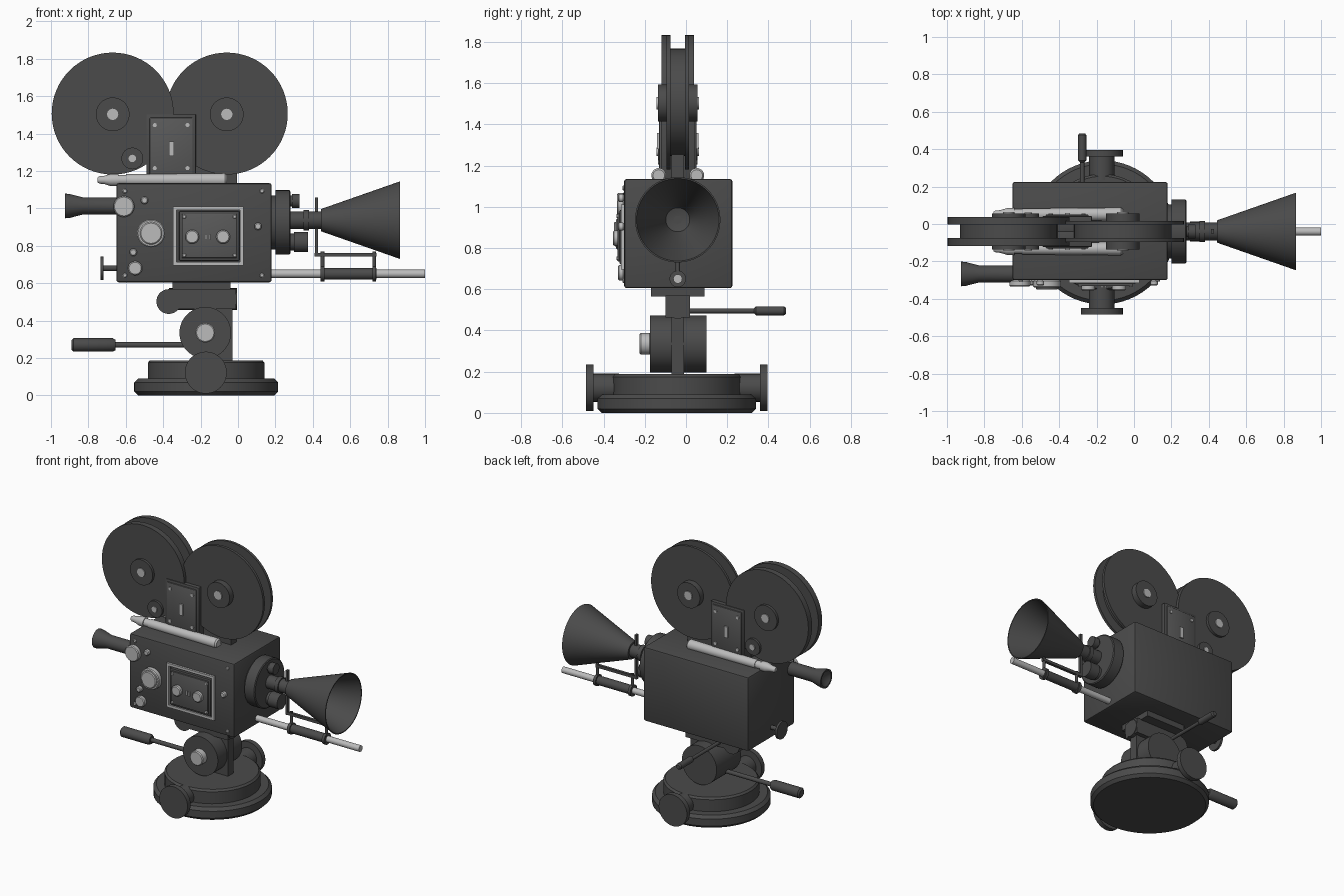
import bpy, bmesh, math
from mathutils import Vector

if "Cube" in bpy.data.objects:
    bpy.data.objects.remove(bpy.data.objects["Cube"])

CY = -0.04      # centre plane of lens, magazine and head
FACE = -0.30    # operator-side face of the body


def material(name, v):
    m = bpy.data.materials.new(name)
    m.diffuse_color = (v, v, v, 1)
    m.use_nodes = True
    m.node_tree.nodes["Principled BSDF"].inputs["Base Color"].default_value = m.diffuse_color
    return m


DARK, MID, LIGHT = material("dark", 0.07), material("mid", 0.1), material("metal", 0.5)


def finish(bm, name, mat):
    bmesh.ops.recalc_face_normals(bm, faces=bm.faces)
    me = bpy.data.meshes.new(name)
    bm.to_mesh(me)
    bm.free()
    ob = bpy.data.objects.new(name, me)
    bpy.context.collection.objects.link(ob)
    me.materials.append(mat)
    return ob


def box(name, x, y, z, mat=DARK, bevel=0.0):
    """Box from (min, max) ranges."""
    bm = bmesh.new()
    bmesh.ops.create_cube(bm, size=1)
    for v in bm.verts:
        v.co = Vector([(a + b) / 2 + c * (b - a) for (a, b), c in zip((x, y, z), v.co)])
    if bevel:
        bmesh.ops.bevel(bm, geom=bm.edges[:], offset=bevel, segments=2, profile=0.5, affect='EDGES')
    return finish(bm, name, mat)


def lathe(name, axis, centre, profile, mat=DARK, n=48):
    """Revolve (position, radius) points round the named axis; the two other coordinates are centre."""
    bm = bmesh.new()
    rings = []
    for t, r in profile:
        ring = []
        for i in range(n if r > 0 else 1):
            a = 2 * math.pi * i / n
            p = [centre[0] + r * math.cos(a), centre[1] + r * math.sin(a)]
            p.insert("xyz".index(axis), t)
            ring.append(bm.verts.new(p))
        rings.append(ring)
    for A, B in zip(rings, rings[1:]):
        for i in range(n):
            j = (i + 1) % n
            if len(A) == 1:
                bm.faces.new((A[0], B[i], B[j]))
            elif len(B) == 1:
                bm.faces.new((A[i], A[j], B[0]))
            else:
                bm.faces.new((A[i], A[j], B[j], B[i]))
    for ring in (rings[0], rings[-1]):
        if len(ring) > 1:
            bm.faces.new(ring)
    return finish(bm, name, mat)


def cyl(name, axis, centre, a, b, r, mat=DARK, n=48, ch=0.0):
    prof = [(a, r), (b, r)]
    if ch:
        prof = [(a, r - ch), (a + ch, r), (b - ch, r), (b, r - ch)]
    return lathe(name, axis, centre, prof, mat, n)


def button(name, x, z, r, y0, y1, mat=LIGHT, n=32):
    """Round fitting standing out towards the front."""
    return cyl(name, 'y', (x, z), y1, y0, r, mat, n, min(0.006, r * 0.3))


# Base and its two locking knobs
BX, BY = -0.17, -0.045
lathe("base", 'z', (BX, BY), [(0, .365), (.02, .385), (.07, .385), (.09, .365), (.09, .312),
                              (.175, .312), (.188, .30)], n=64)
for s, tag in ((-1, "front"), (1, "back")):
    ys = [BY + s * d for d in (.28, .405, .405, .44)]
    lathe("base_knob_" + tag, 'y', (-.172, .122),
          [(ys[0], .068), (ys[1], .068), (ys[2], .112), (ys[3], .112)])

# Tilt head
cyl("tilt_drum", 'y', (-.175, .335), -.175, .10, .138, n=64)
cyl("tilt_cap", 'y', (-.175, .335), -.225, -.17, .052, LIGHT, ch=.006)
box("head_column", (-.20, -.03), (-.07, -.01), (.17, .50))
cyl("head_cylinder", 'x', (CY, .515), -.37, -.005, .058)
box("head_block", (-.35, -.01), (-.10, .02), (.462, .57))
cyl("head_pivot", 'y', (-.37, .502), -.10, .02, .066)
box("mount_plate", (-.35, -.04), (-.17, .09), (.565, .605))

# Pan and tilt handles
lathe("pan_handle", 'x', (CY, .27), [(-.89, .025), (-.88, .036), (-.67, .036), (-.655, .028),
                                     (-.655, .015), (-.2, .015)], n=24)
lathe("tilt_handle", 'y', (-.277, .495), [(0, .012), (.33, .012), (.34, .022), (.475, .022),
                                          (.485, .015)], n=24)

# Body
box("body", (-.65, .18), (FACE, .225), (.605, 1.135), bevel=.012)
for x in (-.605, .128):
    for z in (.642, 1.092):
        button("body_screw", x, z, .012, FACE + .005, FACE - .008, n=16)

# Controls on the body side
button("large_dial", -.465, .867, .075, FACE, FACE - .04)
button("large_dial_face", -.465, .867, .06, FACE, FACE - .05)
button("eyepiece_dial", -.61, 1.01, .056, FACE, FACE - .035)
button("lower_dial", -.55, .68, .038, FACE, FACE - .03)
for x, z in ((-.50, 1.043), (-.56, .765), (.107, .904)):
    button("small_button", x, z, .02, FACE, FACE - .03)

# Side door: light frame, dark panel, two dials
X0, X1, Z0, Z1 = -.347, .03, .695, 1.01
fy = (FACE - .015, FACE + .01)
for xs in ((X0, X0 + .018), (X1 - .018, X1)):
    box("door_frame_side", xs, fy, (Z0, Z1), LIGHT)
for zs in ((Z0, Z0 + .018), (Z1 - .018, Z1)):
    box("door_frame_rail", (X0 + .018, X1 - .018), fy, zs, LIGHT)
box("door_panel", (-.315, .008), (FACE - .022, FACE + .01), (.72, .985), bevel=.006)
box("door_plate", (-.30, -.007), (FACE - .032, FACE), (.735, .97), MID, bevel=.004)
for x in (-.245, -.08):
    button("door_dial", x, .848, .037, FACE - .02, FACE - .055)
for x in (-.171, -.151):
    box("door_latch", (x - .005, x + .005), (FACE - .042, FACE - .02), (.832, .864), LIGHT)
for x in (-.287, -.018):
    for z in (.75, .955):
        button("door_screw", x, z, .01, FACE - .02, FACE - .038, n=16)

# Viewfinder and rear winder
lathe("viewfinder", 'x', (-.267, 1.013),
      [(-.88, 0), (-.925, .055), (-.925, .066), (-.90, .064), (-.83, .046), (-.60, .046)])
cyl("winder_shaft", 'x', (CY, .68), -.73, -.64, .015, n=16)
cyl("winder_disc", 'x', (CY, .68), -.735, -.72, .062, n=32)

# Lens turret with three lenses
lathe("turret", 'x', (CY, .925), [(.17, .145), (.20, .145), (.20, .172), (.275, .172),
                                  (.28, .165)], n=64)
lathe("upper_lens", 'x', (CY, 1.04), [(.27, .03), (.29, .03), (.29, .038), (.33, .038)], n=32)
lathe("lower_lens", 'x', (CY, .82), [(.27, .045), (.30, .045), (.30, .054), (.375, .054)], n=32)
lathe("main_lens", 'x', (CY, .937), [(.27, .047), (.35, .047), (.35, .055), (.38, .055),
                                     (.38, .047), (.46, .047)], n=32)
lathe("lens_hood", 'x', (CY, .937), [(.445, 0), (.445, .06), (.865, .207), (.865, .20),
                                     (.47, .058), (.455, 0)], n=64)

# Rail and hood bracket
cyl("rail", 'x', (CY, .65), .15, 1.0, .022, LIGHT, n=24)
cyl("rail_clamp", 'x', (CY, .65), .45, .74, .031, n=24)
box("bracket_bar", (.41, .74), (CY - .01, CY + .01), (.742, .762))
box("bracket_upright", (.412, .428), (CY - .012, CY + .012), (.742, 1.058))
for x in (.452, .728):
    cyl("clamp_collar", 'x', (CY, .65), x - .01, x + .01, .04, n=24)
    cyl("bracket_post", 'z', (x, CY), .65, .77, .01, n=16)

# Film magazine: two reels, each a pair of flanges on a core
for tag, x, w in (("rear", -.67, .078), ("forward", -.06, .055)):
    f = .036
    lathe(tag + "_reel", 'y', (x, 1.507),
          [(CY - w, .326), (CY - f, .326), (CY - f, .26), (CY + f, .26), (CY + f, .326),
           (CY + w, .326)], n=64)
    for s in (-1, 1):
        cyl(tag + "_hub", 'y', (x, 1.503), CY, CY + s * .097, .09, n=40)
        cyl(tag + "_hub_pin", 'y', (x, 1.503), CY, CY + s * .103, .03, LIGHT, n=24)

box("magazine_neck", (-.30, -.005), (-.07, -.01), (1.12, 1.26))

# Magazine side plates, rollers and tubes, mirrored on both sides
for s in (-1, 1):
    def yr(a, b):
        return tuple(sorted((CY + s * a, CY + s * b)))
    box("magazine_plate", (-.49, -.225), yr(0, .082), (1.12, 1.503), bevel=.004)
    box("magazine_plate_face", (-.472, -.243), yr(.07, .09), (1.17, 1.485), MID, bevel=.004)
    box("magazine_latch", (-.37, -.342), yr(.08, .10), (1.28, 1.358), LIGHT)
    for x in (-.445, -.27):
        for z in (1.215, 1.445):
            cyl("plate_screw", 'y', (x, z), *yr(.08, .097), .011, LIGHT, 16)
    cyl("roller", 'y', (-.565, 1.267), *yr(.05, .095), .058, DARK, 32)
    cyl("roller_pin", 'y', (-.565, 1.267), *yr(.05, .102), .02, LIGHT, 20)
    lathe("side_tube", 'x', (CY + s * .092, 1.152),
          [(-.75, .014), (-.74, .02), (-.715, .022), (-.68, .033), (-.64, .033), (-.64, .027),
           (-.60, .027), (-.60, .031), (-.22, .034), (-.07, .036), (-.06, .028)], LIGHT, 24)

# Smooth round surfaces while keeping crisp edges
bpy.ops.object.select_all(action='SELECT')
bpy.context.view_layer.objects.active = bpy.context.collection.objects[0]
bpy.ops.object.shade_smooth_by_angle(angle=math.radians(30))
